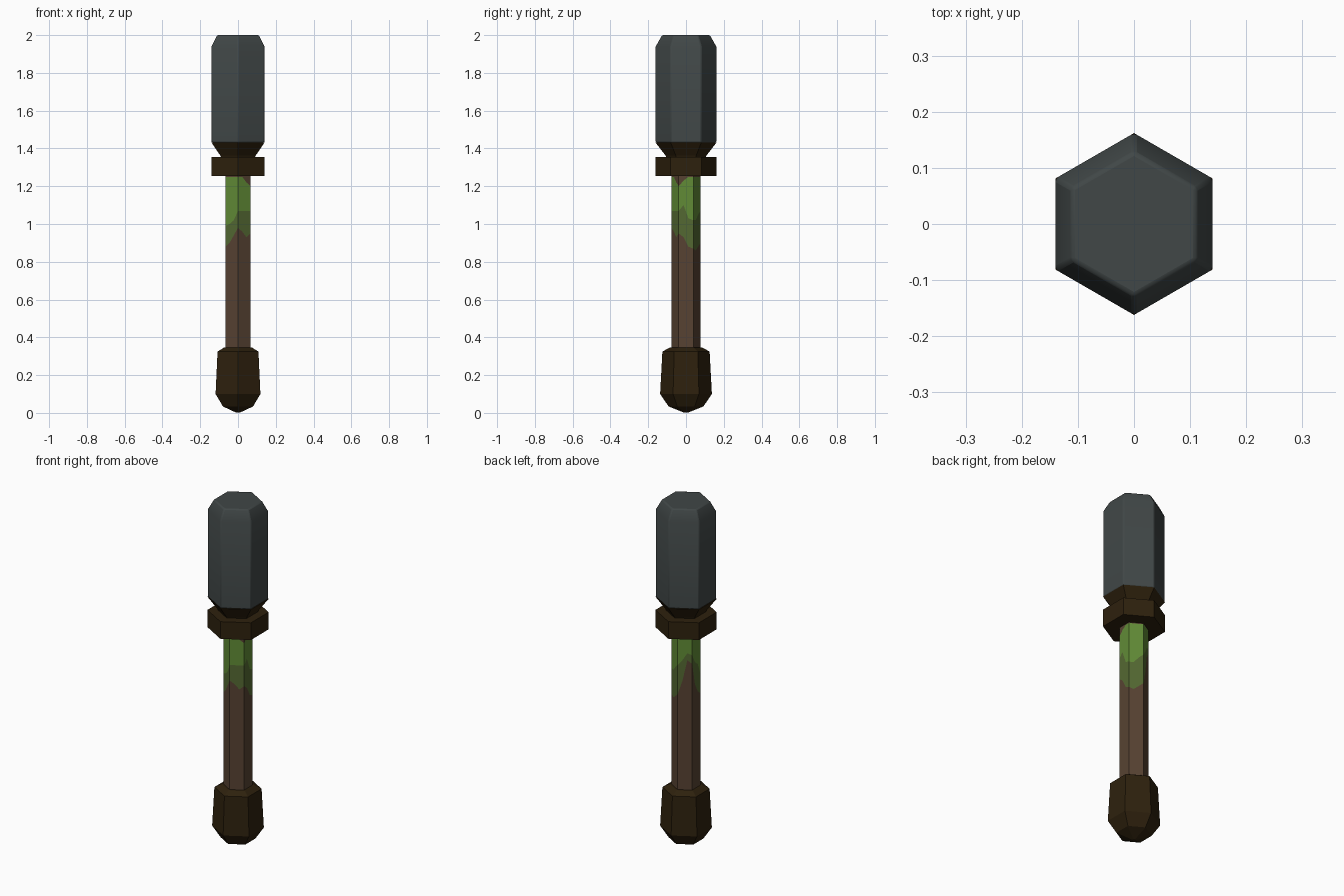
import bpy
import bmesh
import math

if "Cube" in bpy.data.objects:
    bpy.data.objects.remove(bpy.data.objects["Cube"])


def make_material(name, red, green, blue):
    material = bpy.data.materials.new(name)
    material.use_nodes = True
    colour = (red, green, blue, 1)
    material.diffuse_color = colour
    material.node_tree.nodes["Principled BSDF"].inputs["Base Color"].default_value = colour
    return material


slate = make_material("slate grey", .052, .063, .063)
dark_leather = make_material("dark brown", .027, .015, .004)
wood = make_material("wood brown", .095, .055, .032)
moss = make_material("olive moss", .088, .14, .032)
bright_moss = make_material("bright green", .12, .26, .037)


def hex_point(step, steps_per_side, radius):
    """Point on a hexagon with a corner at the front, counted anticlockwise."""
    side, part = divmod(step, steps_per_side)
    start, end = (math.radians(60 * corner - 90) for corner in (side, side + 1))
    blend = part / steps_per_side
    x = math.cos(start) * (1 - blend) + math.cos(end) * blend
    y = math.sin(start) * (1 - blend) + math.sin(end) * blend
    return radius * x, radius * y


def finish(name, bm, materials):
    bmesh.ops.recalc_face_normals(bm, faces=bm.faces)
    mesh = bpy.data.meshes.new(name)
    bm.to_mesh(mesh)
    bm.free()
    for material in materials:
        mesh.materials.append(material)
    part = bpy.data.objects.new(name, mesh)
    bpy.context.collection.objects.link(part)
    return part


def bridge(bm, lower, upper, material_index=0):
    count = len(lower)
    for i in range(count):
        j = (i + 1) % count
        face = bm.faces.new((lower[i], lower[j], upper[j], upper[i]))
        face.material_index = material_index


def hex_part(name, profile, material):
    """Stack hexagons given as (radius, height) pairs and cap both ends."""
    bm = bmesh.new()
    rings = []
    for radius, height in profile:
        rings.append([bm.verts.new((*hex_point(i, 1, radius), height)) for i in range(6)])
    for lower, upper in zip(rings, rings[1:]):
        bridge(bm, lower, upper)
    bm.faces.new(rings[0])
    bm.faces.new(rings[-1])
    return finish(name, bm, [material])


def soften(part, width):
    bevel = part.modifiers.new("soft edges", "BEVEL")
    bevel.width = width
    bevel.segments = 2
    bevel.limit_method = "ANGLE"
    bpy.context.view_layer.objects.active = part
    part.select_set(True)
    bpy.ops.object.shade_smooth_by_angle(angle=math.radians(35))
    part.select_set(False)


# Heavy hexagonal head and the dark fittings beneath it
head = hex_part("head", [(.162, 1.432), (.162, 1.94), (.128, 2)], slate)
soften(head, .006)
hex_part("head_socket", [(.1, 1.345), (.108, 1.362), (.162, 1.432)], dark_leather)
hex_part("collar", [(.162, 1.255), (.162, 1.355)], dark_leather)

# Pommel, tapering to a blunt point
hex_part("pommel", [(.01, .001), (.092, .034), (.137, .1), (.125, .325), (.087, .345)], dark_leather)

# Shaft with ragged moss edges, heights in hundredths around the hexagon
wood_edge = [98, 96, 93, 95, 93, 88, 87, 86, 88,
             90, 98, 110, 108, 95, 90, 88, 90, 94]
moss_edge = [107, 107, 107, 107, 110, 103, 102, 102, 105,
             107, 110, 114, 113, 108, 106, 99, 100, 102]
bare_patch = {2: 122, 3: 120, 4: 123}
columns = len(wood_edge)
levels = [[33] * columns, wood_edge, moss_edge,
          [bare_patch.get(i, 125) for i in range(columns)], [126] * columns]

bm = bmesh.new()
rings = []
for heights in levels:
    rings.append([bm.verts.new((*hex_point(i, 3, .077), height / 100))
                  for i, height in enumerate(heights)])
for lower, upper, colour in zip(rings, rings[1:], (0, 1, 2, 0)):
    bridge(bm, lower, upper, colour)
finish("shaft", bm, [wood, moss, bright_moss])
